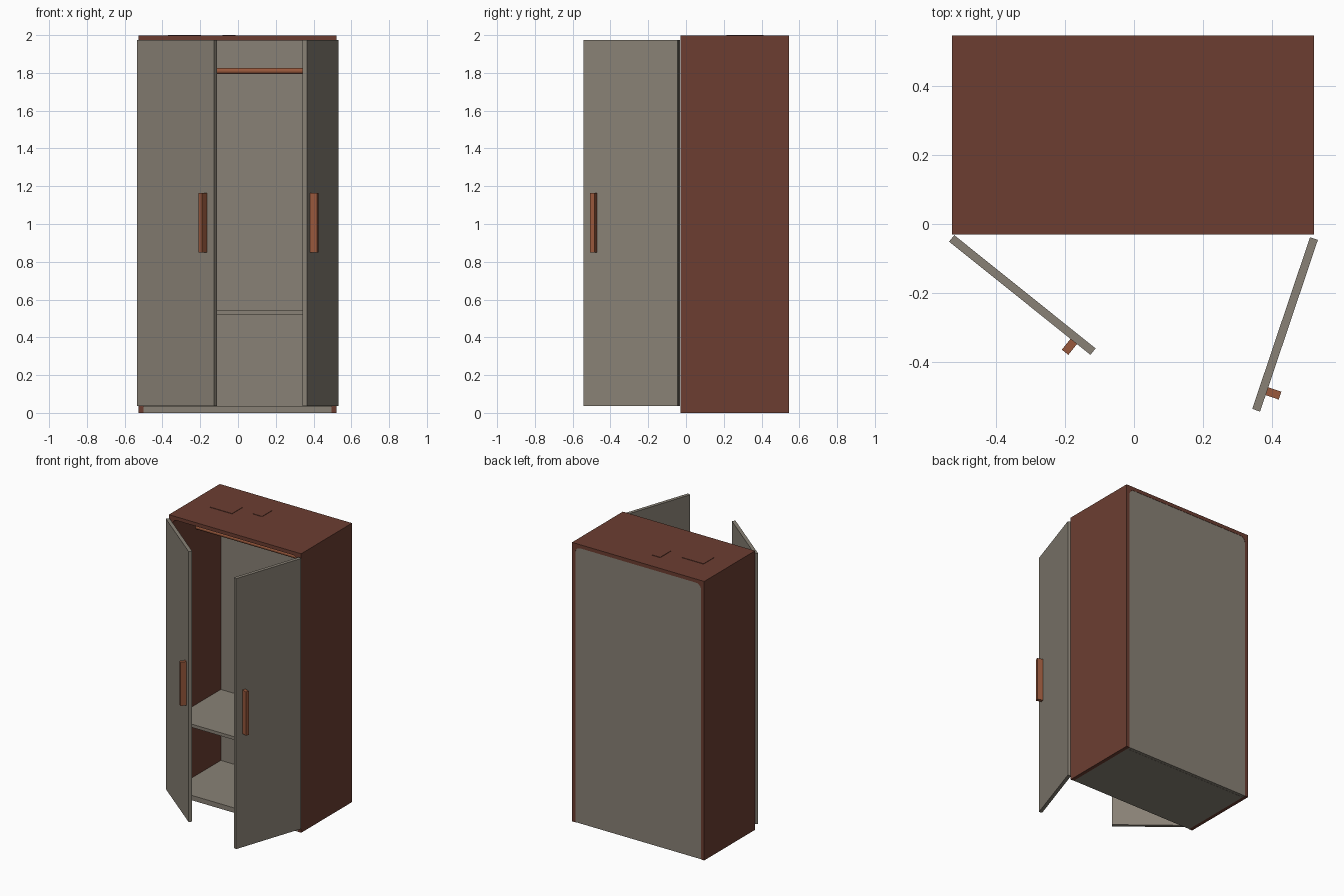
import bpy, bmesh, math
from mathutils import Matrix, Vector

if "Cube" in bpy.data.objects:
    bpy.data.objects.remove(bpy.data.objects["Cube"])


def material(name, rgb):
    m = bpy.data.materials.new(name)
    m.diffuse_color = (*rgb, 1)
    m.use_nodes = True
    m.node_tree.nodes["Principled BSDF"].inputs["Base Color"].default_value = m.diffuse_color
    return m


RED = material("red_brown_wood", (0.150, 0.048, 0.031))
GREY = material("warm_grey_panel", (0.250, 0.222, 0.180))
COPPER = material("copper_brown", (0.314, 0.098, 0.045))


def add_object(name, bm, mat):
    bmesh.ops.recalc_face_normals(bm, faces=bm.faces)
    mesh = bpy.data.meshes.new(name)
    bm.to_mesh(mesh)
    bm.free()
    mesh.materials.append(mat)
    ob = bpy.data.objects.new(name, mesh)
    bpy.context.collection.objects.link(ob)
    return ob


def box(name, lo, hi, mat, frame=Matrix()):
    """Box from corner lo to corner hi, optionally placed by a frame matrix."""
    lo, hi = Vector(lo), Vector(hi)
    bm = bmesh.new()
    place = Matrix.Translation((lo + hi) / 2) @ Matrix.Diagonal((*(hi - lo), 1))
    bmesh.ops.create_cube(bm, size=1, matrix=frame @ place)
    return add_object(name, bm, mat)


X0, X1 = -0.526, 0.521        # carcass width
Y0, Y1 = -0.03, 0.545         # carcass depth
TOP, T, R = 1.997, 0.026, 0.04  # top height, board thickness, inner fillet

# Shell: upside-down U with filleted inner corners
profile = [(X0, 0), (X0, TOP), (X1, TOP), (X1, 0), (X1 - T, 0)]
for cx, start in ((X1 - T - R, 0), (X0 + T + R, 90)):
    for i in range(7):
        a = math.radians(start + 15 * i)
        profile.append((cx + R * math.cos(a), TOP - T - R + R * math.sin(a)))
profile.append((X0 + T, 0))
bm = bmesh.new()
face = bm.faces.new([bm.verts.new((x, Y0, z)) for x, z in profile])
ext = bmesh.ops.extrude_face_region(bm, geom=[face])["geom"]
bmesh.ops.translate(bm, vec=(0, Y1 - Y0, 0),
                    verts=[g for g in ext if isinstance(g, bmesh.types.BMVert)])
add_object("cabinet_shell", bm, RED)

# Inner boards
IX0, IX1 = X0 + T, X1 - T
box("back_panel", (IX0, 0.52, 0.001), (IX1, Y1 - 0.002, TOP - T), GREY)
box("floor_board", (IX0, Y0 + 0.002, 0), (IX1, 0.521, 0.035), GREY)
box("shelf", (IX0, Y0 + 0.005, 0.52), (IX1, 0.521, 0.543), GREY)

# Hanging rod
bm = bmesh.new()
bmesh.ops.create_cone(bm, cap_ends=True, segments=16, radius1=0.016, radius2=0.016,
                      depth=IX1 - IX0,
                      matrix=Matrix.Translation(((IX0 + IX1) / 2, 0.25, 1.81))
                      @ Matrix.Rotation(math.pi / 2, 4, 'Y'))
rod = add_object("hanging_rod", bm, COPPER)
for p in rod.data.polygons:
    p.use_smooth = len(p.vertices) == 4

# Thin plates on the roof
box("roof_plate_large", (-0.37, 0.214, TOP - 0.002), (-0.197, 0.33, 2), RED)
box("roof_plate_small", (-0.083, 0.29, TOP - 0.002), (-0.012, 0.41, 2), RED)

# Doors with handles: local x runs from the hinge, local y points into the cabinet
for side, hinge, angle, s in (("left", (-0.535, -0.051, 0), -38.7, 1),
                              ("right", (0.532, -0.046, 0), 71.4, -1)):
    frame = (Matrix.Translation(hinge) @ Matrix.Rotation(math.radians(angle), 4, 'Z')
             @ Matrix.Diagonal((s, 1, 1, 1)))
    box(side + "_door", (0, 0, 0.037), (0.524, 0.024, 1.973), GREY, frame)
    box(side + "_handle", (0.45, -0.04, 0.85), (0.474, 0, 1.163), COPPER, frame)
